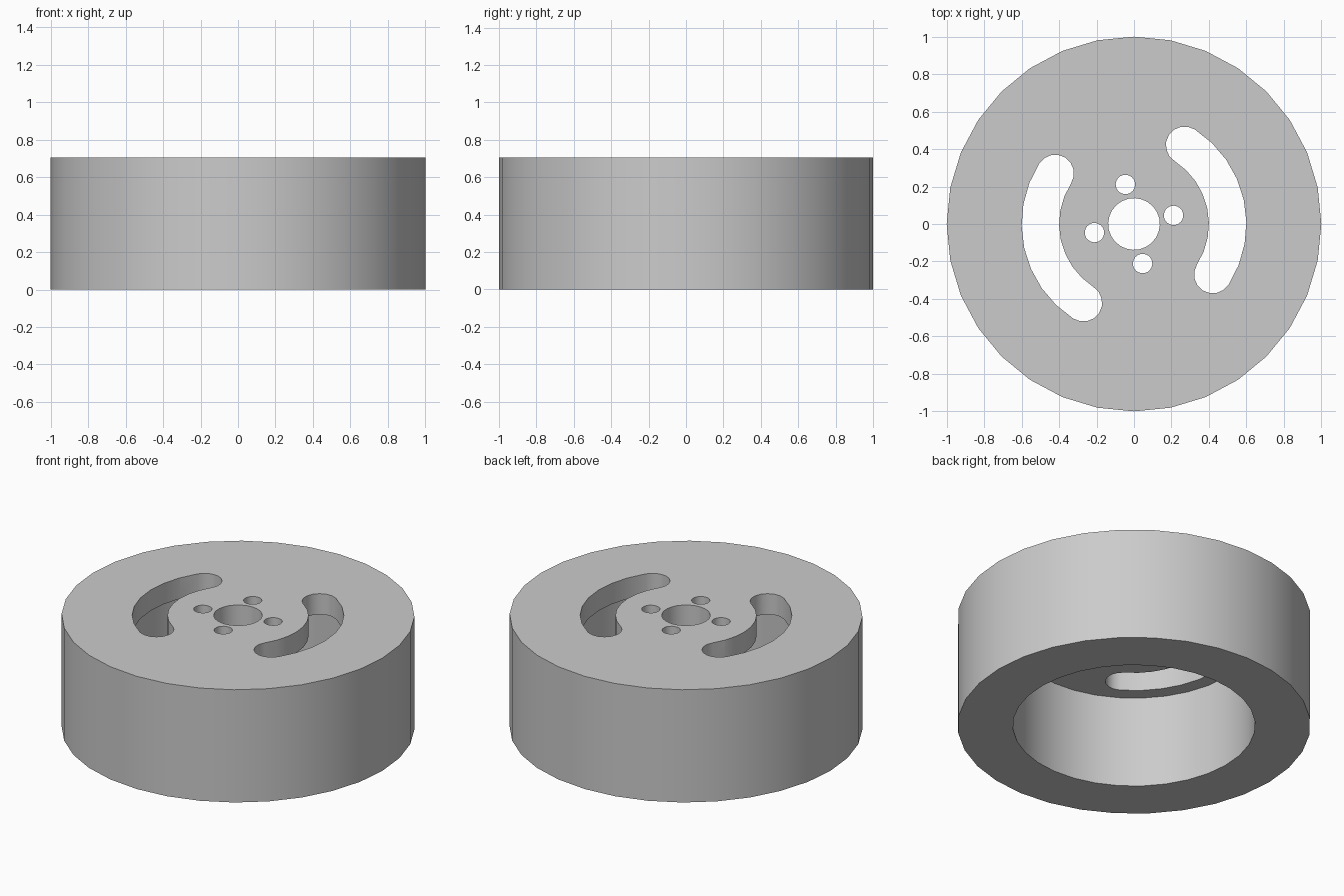
import bpy, bmesh
from math import sin, cos, pi, radians

if "Cube" in bpy.data.objects:
    bpy.data.objects.remove(bpy.data.objects["Cube"], do_unlink=True)

HEIGHT = 0.705
PLATE = 0.13                 # thickness of the web at the top
SEAM = 0.766                 # where tyre meets hub
TURN = radians(12.3)         # rotation of the hub pattern

grey = bpy.data.materials.new("light grey")
grey.use_nodes = True
colour = (0.6, 0.6, 0.6, 1)
grey.diffuse_color = colour
grey.node_tree.nodes["Principled BSDF"].inputs["Base Color"].default_value = colour


def finish(bm, name):
    bmesh.ops.recalc_face_normals(bm, faces=bm.faces)
    mesh = bpy.data.meshes.new(name)
    bm.to_mesh(mesh)
    bm.free()
    mesh.materials.append(grey)
    obj = bpy.data.objects.new(name, mesh)
    bpy.context.collection.objects.link(obj)
    return obj


def prism(name, outline, z0, z1):
    bm = bmesh.new()
    base = bm.faces.new([bm.verts.new((x, y, z0)) for x, y in outline])
    top = bmesh.ops.extrude_face_region(bm, geom=[base])["geom"]
    bmesh.ops.translate(bm, vec=(0, 0, z1 - z0),
                        verts=[v for v in top if isinstance(v, bmesh.types.BMVert)])
    return finish(bm, name)


def arc(r, a0, a1, steps, cx=0, cy=0):
    return [(cx + r * cos(a0 + (a1 - a0) * i / steps),
             cy + r * sin(a0 + (a1 - a0) * i / steps)) for i in range(steps + 1)]


def circle(r, sides, cx=0, cy=0, turn=0):
    return arc(r, turn, turn + 2 * pi, sides, cx, cy)[:-1]


def slot(mid, half, a0, a1):
    # curved slot with round ends
    def cap(a, start):
        return arc(half, start, start + pi, 8, mid * cos(a), mid * sin(a))[1:-1]
    return (arc(mid + half, a0, a1, 8) + cap(a1, a1)
            + arc(mid - half, a1, a0, 8) + cap(a0, a0 + pi))


def cut(obj, cutters):
    for cutter in cutters:
        mod = obj.modifiers.new("cut", "BOOLEAN")
        mod.operation, mod.solver, mod.object = "DIFFERENCE", "EXACT", cutter
    bpy.context.view_layer.update()
    graph = bpy.context.evaluated_depsgraph_get()
    mesh = bpy.data.meshes.new_from_object(obj.evaluated_get(graph))
    obj.modifiers.clear()
    obj.data = mesh
    for cutter in cutters:
        bpy.data.objects.remove(cutter, do_unlink=True)


# Tyre: plain outer ring
tyre = prism("tyre", circle(1, 32), 0, HEIGHT)
cut(tyre, [prism("tyre_bore", circle(SEAM, 32), -0.1, HEIGHT + 0.1)])

# Hub: cup open at the bottom, with its web at the top
hub = prism("hub", circle(SEAM, 32), 0, HEIGHT)
cutters = [
    prism("cavity", circle(0.687, 32, turn=TURN), -0.1, HEIGHT - PLATE),
    prism("axle_hole", circle(0.138, 24, turn=TURN), 0.4, 0.9),
]
for k in range(4):
    a = TURN + k * pi / 2
    cutters.append(prism("bolt_hole", circle(0.052, 20, 0.216 * cos(a), 0.216 * sin(a), a),
                         0.4, 0.9))
for k in range(2):
    a = TURN + k * pi
    cutters.append(prism("slot_cutter", slot(0.5, 0.1, a - pi / 4, a + pi / 4), 0.4, 0.9))
cut(hub, cutters)

# Smooth walls, sharp rims
bpy.ops.object.select_all(action="DESELECT")
for obj in (tyre, hub):
    obj.select_set(True)
bpy.context.view_layer.objects.active = hub
bpy.ops.object.shade_smooth_by_angle(angle=radians(35))
